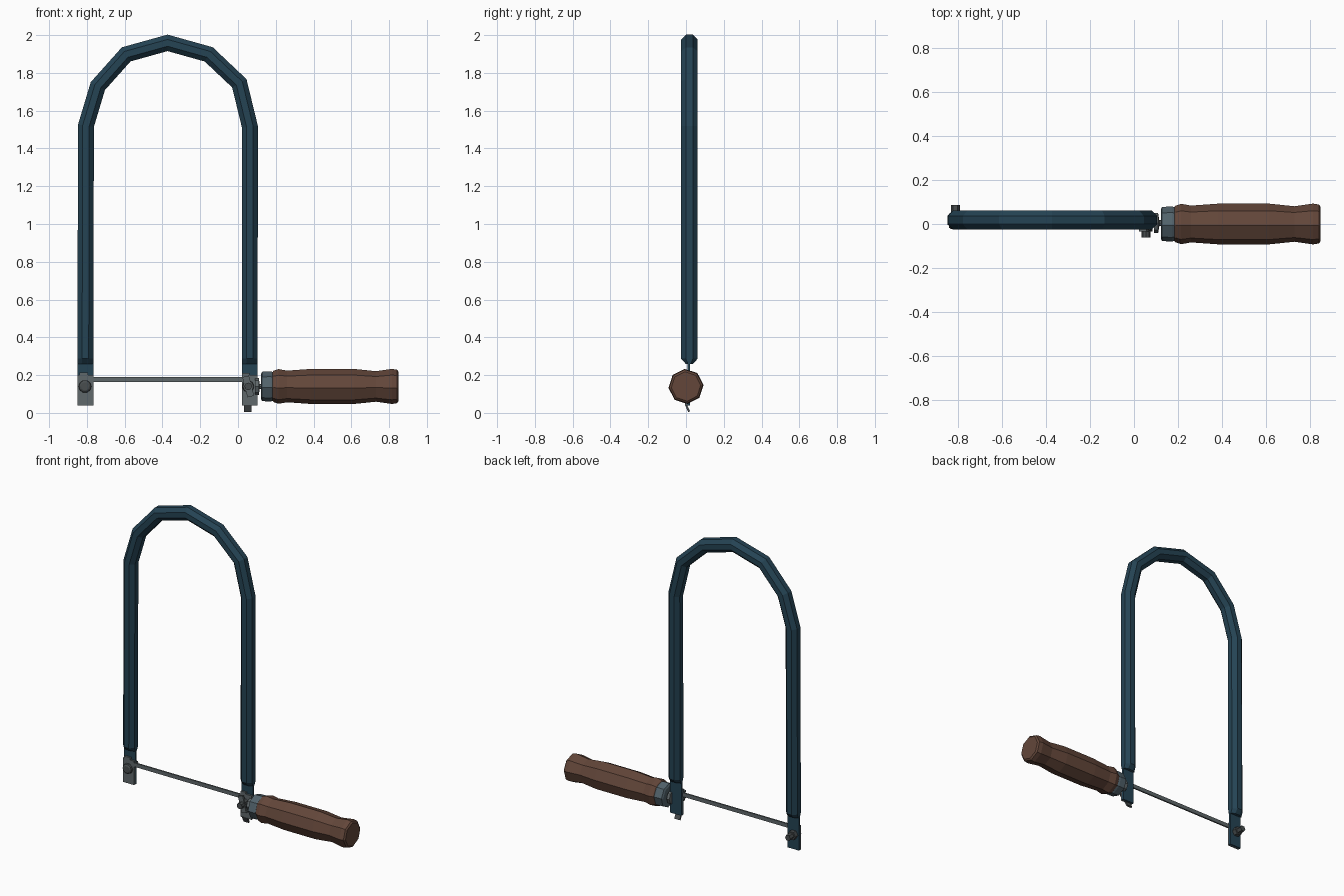
import bpy, bmesh, math
from mathutils import Vector, Matrix

if "Cube" in bpy.data.objects:
    bpy.data.objects.remove(bpy.data.objects["Cube"])


def material(name, rgb):
    m = bpy.data.materials.new(name)
    m.diffuse_color = (*rgb, 1)
    m.use_nodes = True
    m.node_tree.nodes["Principled BSDF"].inputs["Base Color"].default_value = m.diffuse_color
    return m


BLUE = material("dark blue paint", (0.018, 0.056, 0.088))
BROWN = material("brown wood", (0.125, 0.062, 0.042))
GREY = material("steel grey", (0.115, 0.138, 0.145))
FERRULE = material("blue grey steel", (0.085, 0.125, 0.15))
DARK = material("dark steel", (0.065, 0.075, 0.078))


def finish(bm, name, mat):
    bmesh.ops.recalc_face_normals(bm, faces=bm.faces)
    me = bpy.data.meshes.new(name)
    bm.to_mesh(me)
    bm.free()
    me.materials.append(mat)
    ob = bpy.data.objects.new(name, me)
    bpy.context.collection.objects.link(ob)
    return ob


def skin(rings, name, mat):
    """Join equal-sized rings of points into a capped flat-shaded skin."""
    bm = bmesh.new()
    loops = [[bm.verts.new(p) for p in r] for r in rings]
    n = len(loops[0])
    for a, b in zip(loops, loops[1:]):
        for i in range(n):
            bm.faces.new((a[i], a[(i + 1) % n], b[(i + 1) % n], b[i]))
    bm.faces.new(loops[0])
    bm.faces.new(loops[-1])
    return finish(bm, name, mat)


def box(name, mat, x, y, z, turn=None):
    bm = bmesh.new()
    bmesh.ops.create_cube(bm, size=1)
    size = [b - a for a, b in (x, y, z)]
    mid = Vector([(a + b) / 2 for a, b in (x, y, z)])
    bmesh.ops.scale(bm, vec=size, verts=bm.verts)
    m = Matrix.Translation(mid)
    if turn:
        m = m @ Matrix.Rotation(turn[0], 4, turn[1])
    bmesh.ops.transform(bm, matrix=m, verts=bm.verts)
    return finish(bm, name, mat)


def turned(name, mat, profile, origin, axis, sides=8, phase=0.0):
    """Lathe (position, radius) pairs around an axis."""
    q = Vector(axis).to_track_quat('Z', 'Y')
    rings = []
    for d, r in profile:
        rings.append([Vector(origin) + q @ Vector((
            r * math.cos(phase + 2 * math.pi * i / sides),
            r * math.sin(phase + 2 * math.pi * i / sides), d)) for i in range(sides)])
    return skin(rings, name, mat)


# Bowed frame: octagonal tube mitred along the arch, pinched at both ends
path = [(-0.808, 0.26), (-0.808, 0.287), (-0.805, 1.52), (-0.742, 1.73), (-0.592, 1.898),
        (-0.373, 1.959), (-0.155, 1.898), (0.007, 1.745), (0.063, 1.515),
        (0.062, 0.287), (0.062, 0.26)]
pts = [Vector(p) for p in path]
rings = []
for i, p in enumerate(pts):
    a = (p - pts[i - 1]).normalized() if i else (pts[1] - p).normalized()
    b = (pts[i + 1] - p).normalized() if i < len(pts) - 1 else a
    t = (a + b).normalized()
    side = Vector((-t.y, t.x)) / max(0.5, t.dot(a))
    end = i in (0, len(pts) - 1)
    ring = []
    for k in range(8):
        ang = math.pi / 8 + k * math.pi / 4
        u, v = 0.0455 * math.cos(ang), 0.0475 * math.sin(ang)
        v *= 0.45 if end else 1
        q = p + side * u
        ring.append((q.x, 0.018 + v, q.y))
    rings.append(ring)
skin(rings, "frame_tube", BLUE)

# Flattened frame ends with steel clamp plates in front
for name, x in (("left", -0.808), ("right", 0.062)):
    box(name + "_frame_tab", BLUE, (x - 0.042, x + 0.042), (0.008, 0.02), (0.04, 0.27))
    box(name + "_clamp_plate", GREY, (x - 0.042, x + 0.042), (-0.004, 0.008), (0.04, 0.2))
box("left_clamp_lip", GREY, (-0.84, -0.795), (-0.004, 0.008), (0.195, 0.215))
box("right_clamp_lip", GREY, (0.022, 0.06), (-0.004, 0.008), (0.195, 0.212))

# Clamp bolts
turned("left_bolt_head", DARK, [(0, 0.034), (0.014, 0.032), (0.02, 0.022)],
       (-0.81, -0.003, 0.14), (0, -1, 0), 10)
turned("left_bolt_nut", DARK, [(0, 0.03), (0.03, 0.03), (0.03, 0.02), (0.068, 0.02)],
       (-0.813, 0.018, 0.14), (0, 1, 0), 6)
turned("right_bolt", DARK, [(0, 0.032), (0.028, 0.03), (0.028, 0.02), (0.06, 0.02)],
       (0.054, -0.002, 0.14), (0, -1, 0), 8)
box("right_wing", GREY, (0.036, 0.072), (-0.034, -0.02), (0.085, 0.195), (-0.25, 'Y'))
box("right_lower_lip", DARK, (0.032, 0.072), (0.003, 0.013), (0.004, 0.046), (0.45, 'X'))

# Blade
box("saw_blade", GREY, (-0.8, 0.04), (-0.004, 0.006), (0.163, 0.189))

# Handle, ferrule and tang
turned("handle_tang", GREY, [(0.09, 0.045), (0.11, 0.045), (0.115, 0.014), (0.14, 0.014)],
       (0, 0.004, 0.14), (1, 0, 0), 8)
turned("ferrule", FERRULE, [(0.122, 0.066), (0.128, 0.078), (0.172, 0.08), (0.19, 0.076)],
       (0, 0, 0.14), (1, 0, 0), 8, 0.08)
turned("handle", BROWN, [(0.178, 0.07), (0.188, 0.083), (0.215, 0.092), (0.26, 0.084),
                         (0.385, 0.093), (0.615, 0.093), (0.73, 0.081), (0.815, 0.093),
                         (0.842, 0.089), (0.85, 0.078)],
       (0, 0, 0.14), (1, 0, 0), 8, 0.08)
